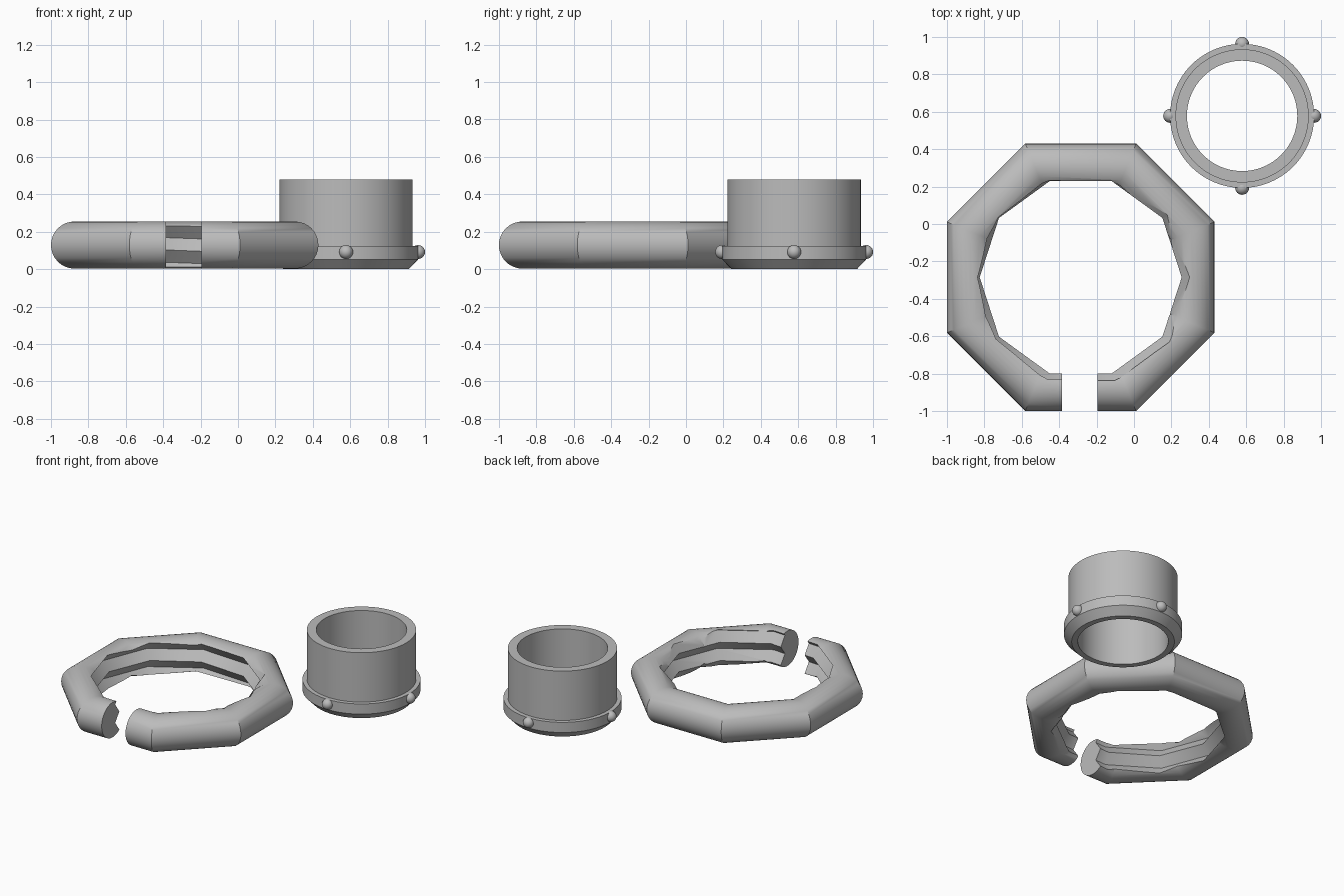
import bpy, bmesh
from math import cos, sin, pi, radians
from mathutils import Matrix, Vector

old = bpy.data.objects.get("Cube")
if old:
    bpy.data.objects.remove(old)

grey = bpy.data.materials.new("light_grey")
grey.use_nodes = True
GREY = (0.5, 0.5, 0.5, 1)
grey.diffuse_color = GREY
grey.node_tree.nodes["Principled BSDF"].inputs["Base Color"].default_value = GREY


def make_object(name, bm, location):
    bmesh.ops.recalc_face_normals(bm, faces=bm.faces)
    mesh = bpy.data.meshes.new(name)
    bm.to_mesh(mesh)
    bm.free()
    mesh.materials.append(grey)
    obj = bpy.data.objects.new(name, mesh)
    obj.location = location
    bpy.context.collection.objects.link(obj)
    return obj


def activate(obj):
    bpy.ops.object.select_all(action='DESELECT')
    obj.select_set(True)
    bpy.context.view_layer.objects.active = obj


def smooth(obj, angle=30):
    activate(obj)
    bpy.ops.object.shade_smooth_by_angle(angle=radians(angle))


def sweep(rings):
    """Close a loop of closed cross-sections into a solid."""
    bm = bmesh.new()
    grid = [[bm.verts.new(p) for p in ring] for ring in rings]
    n, m = len(grid), len(grid[0])
    for i in range(n):
        for j in range(m):
            a, b = grid[i], grid[(i + 1) % n]
            bm.faces.new((a[j], b[j], b[(j + 1) % m], a[(j + 1) % m]))
    return bm


def lathe(profile, sides, turn=0.0):
    angles = [turn + 2 * pi * i / sides for i in range(sides)]
    return sweep([[(r * cos(a), r * sin(a), z) for r, z in profile] for a in angles])


# Octagonal clamp ring with a round tube section
RING = Vector((-0.285, -0.285, 0))
tube = 0.126
section = [(0.589 + tube * cos(2 * pi * k / 32), 0.129 + tube * sin(2 * pi * k / 32))
           for k in range(32)]
corner = cos(pi / 8)
clamp_ring = make_object("clamp_ring", lathe([(r / corner, z) for r, z in section], 8, pi / 8), RING)

# Ten-sided threaded core that cuts the inside of the ring
columns, rows, pitch = 10, 10, 0.132
bm = bmesh.new()
grid = []
for c in range(columns):
    a = 2 * pi * c / columns
    count = rows + 2 if c == 0 else rows
    column = []
    for k in range(count):
        r = 0.59 if k % 2 else 0.54
        z = -0.33 + pitch * (c / columns + k / 2)
        column.append(bm.verts.new((r * cos(a), r * sin(a), z)))
    grid.append(column)
for c in range(columns):
    # The last column joins the first one a full pitch higher
    nxt = grid[c + 1] if c + 1 < columns else grid[0][2:]
    for k in range(rows - 1):
        bm.faces.new((grid[c][k], nxt[k], nxt[k + 1], grid[c][k + 1]))
rim = [e for e in bm.edges if e.is_boundary]
low, high = bm.verts.new((0, 0, -0.5)), bm.verts.new((0, 0, 0.6))
for e in rim:
    tip = low if e.verts[0].co.z < 0.1 else high
    bm.faces.new((e.verts[0], e.verts[1], tip))
thread_cutter = make_object("thread_cutter", bm, RING)

# Block that opens the gap at the front
bm = bmesh.new()
bmesh.ops.create_cube(bm, size=1, matrix=Matrix.Diagonal((0.19, 0.6, 1, 1)))
gap_cutter = make_object("gap_cutter", bm, (-0.29, -0.95, 0.1))

for cutter in (thread_cutter, gap_cutter):
    cutter.hide_render = True
    activate(clamp_ring)
    mod = clamp_ring.modifiers.new("cut", 'BOOLEAN')
    mod.operation, mod.solver, mod.object = 'DIFFERENCE', 'EXACT', cutter
    bpy.ops.object.modifier_apply(modifier=mod.name)
    bpy.data.objects.remove(cutter)
smooth(clamp_ring)

# Open collar with a flange and chamfered foot
COLLAR = Vector((0.578, 0.578, 0))
profile = [(0.295, 0), (0.335, 0), (0.385, 0.052), (0.385, 0.125),
           (0.356, 0.125), (0.356, 0.48), (0.295, 0.48)]
smooth(make_object("collar", lathe(profile, 96), COLLAR))

# Four locating studs round the flange
for i, side in enumerate(("left", "back", "right", "front")):
    a = i * pi / 2
    bm = bmesh.new()
    bmesh.ops.create_uvsphere(bm, u_segments=24, v_segments=16, radius=0.037)
    stud = make_object(side + "_stud", bm, COLLAR + Vector((0.385 * cos(a), 0.385 * sin(a), 0.092)))
    smooth(stud, 60)
